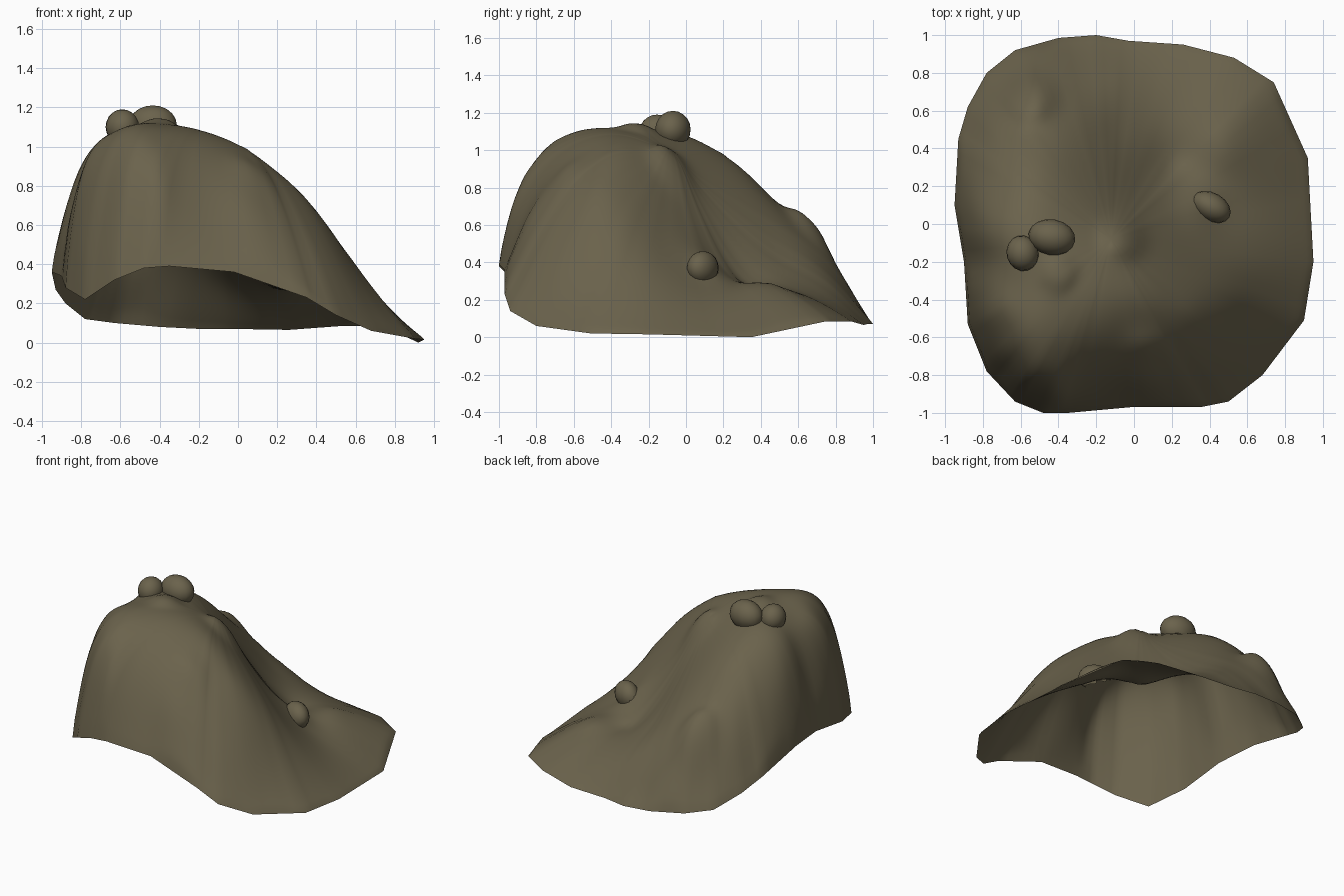
import bpy, bmesh, math
from mathutils import Vector, Matrix

if "Cube" in bpy.data.objects:
    bpy.data.objects.remove(bpy.data.objects["Cube"])

# single earthy colour
mat = bpy.data.materials.new("mossy_brown")
mat.diffuse_color = (0.145, 0.123, 0.072, 1)
mat.use_nodes = True
mat.node_tree.nodes["Principled BSDF"].inputs["Base Color"].default_value = mat.diffuse_color

# open lower edge of the shell, counter-clockwise
RIM = [(-.95, .1, .36), (-.9, -.2, .34), (-.88, -.53, .28), (-.78, -.78, .22),
       (-.63, -.94, .32), (-.48, -1, .38), (-.35, -1, .39), (-.02, -.97, .36),
       (.35, -.97, .23), (.5, -.94, .14), (.68, -.8, .06), (.9, -.51, .02),
       (.95, -.2, .015), (.92, .35, 0), (.74, .75, .085), (.53, .88, .085),
       (.26, .95, .065), (-.03, .97, .07), (-.2, 1, .07), (-.4, .985, .08),
       (-.63, .92, .1), (-.78, .8, .12), (-.88, .62, .2), (-.93, .45, .27)]

# guide heights: steep left wall
WALL = [(-.89, .12, .64), (-.87, -.1, .7), (-.85, -.3, .7), (-.83, -.52, .68),
        (-.75, -.7, .68), (-.61, -.84, .76), (-.78, -.1, .94), (-.76, -.35, .96),
        (-.73, -.55, .94), (-.65, -.7, .92), (-.79, .15, .85), (-.86, .35, .54),
        (-.72, .4, .72), (-.75, .58, .48)]

# guide heights: main ridge, front shoulder and the hollow
RIDGE = [
    (-.4, -.94, .68), (-.4, -.85, .88), (-.4, -.7, 1.03), (-.4, -.5, 1.11),
    (-.4, -.25, 1.1), (-.48, .05, 1.05), (-.5, .3, .9), (-.5, .5, .7),
    (-.5, .75, .46), (-.5, .88, .26), (-.64, -.35, 1.06), (-.58, -.15, 1.08),
    (0, -.35, 1.01), (.1, -.42, .95), (.32, -.45, .77), (.48, -.45, .57),
    (.6, -.45, .38), (.8, -.35, .15), (.05, -.62, .88), (.05, -.85, .65),
    (.45, -.75, .42),
    (-.05, -.08, .91), (.2, -.1, .68), (.4, .08, .32), (.65, .1, .19),
    (.05, .2, .5), (.2, .33, .28), (.47, .4, .3), (.2, .65, .23),
    (-.1, .5, .44), (-.2, .2, .78), (-.1, .78, .28), (.6, .6, .2)]

# swellings in the skin: x, y, radius, height, steepness
SWELLS = [(.07, -.64, .08, .05, 2), (-.06, -.08, .1, .06, 4),
          (-.55, .66, .12, .09, 4), (-.54, -.12, .14, .015, 2),
          (.36, .1, .11, .06, 2), (-.4, -.26, .09, .04, 4)]


def kernel(ax, ay, bx, by):
    return math.sqrt((ax - bx) ** 2 + (ay - by) ** 2 + 0.003)


def solve(a, b):
    """Gaussian elimination with pivoting."""
    n = len(b)
    m = [row[:] + [v] for row, v in zip(a, b)]
    for i in range(n):
        p = max(range(i, n), key=lambda r: abs(m[r][i]))
        m[i], m[p] = m[p], m[i]
        for r in range(i + 1, n):
            f = m[r][i] / m[i][i]
            for c in range(i, n + 1):
                m[r][c] -= f * m[i][c]
    x = [0.0] * n
    for i in reversed(range(n)):
        x[i] = (m[i][n] - sum(m[i][c] * x[c] for c in range(i + 1, n))) / m[i][i]
    return x


PTS = RIM + WALL + RIDGE
WEIGHTS = solve([[kernel(p[0], p[1], q[0], q[1]) for q in PTS] for p in PTS],
                [p[2] for p in PTS])


def height(x, y):
    z = sum(w * kernel(x, y, p[0], p[1]) for w, p in zip(WEIGHTS, PTS))
    for sx, sy, r, h, k in SWELLS:
        z += h * math.exp(-(math.hypot(x - sx, y - sy) / r) ** k)
    return z


def finish(bm, name):
    me = bpy.data.meshes.new(name)
    bm.to_mesh(me)
    bm.free()
    me.materials.append(mat)
    for p in me.polygons:
        p.use_smooth = True
    ob = bpy.data.objects.new(name, me)
    bpy.context.collection.objects.link(ob)
    return ob


# hill shell: rings running from the rim to the centre
SUB, RINGS = 5, 36
centre = Vector((-.12, -.08))
edge = []
for i, p in enumerate(RIM):
    a, b = Vector(p), Vector(RIM[(i + 1) % len(RIM)])
    edge += [a.lerp(b, k / SUB) for k in range(SUB)]
bm = bmesh.new()
rings = []
for j in range(RINGS):
    t = (j / RINGS) ** 1.2           # denser towards the steep rim
    ring = []
    for e in edge:
        q = e.xy.lerp(centre, t)
        ring.append(bm.verts.new((q.x, q.y, e.z if j == 0 else height(q.x, q.y))))
    rings.append(ring)
n = len(edge)
for r0, r1 in zip(rings, rings[1:]):
    for i in range(n):
        k = (i + 1) % n
        bm.faces.new((r0[i], r0[k], r1[k], r1[i]))
top = bm.verts.new((centre.x, centre.y, height(*centre)))
for i in range(n):
    bm.faces.new((rings[-1][i], rings[-1][(i + 1) % n], top))
# even out ripples on the skin, leaving the rim in place
inner = [v for v in bm.verts if not v.is_boundary]
for _ in range(4):
    bmesh.ops.smooth_vert(bm, verts=inner, factor=0.5,
                          use_axis_x=False, use_axis_y=False, use_axis_z=True)
finish(bm, "hill_shell")


# rounded knobs sitting in the surface: name, centre, half sizes, turn
def knob(name, loc, size, turn=0):
    bm = bmesh.new()
    bmesh.ops.create_uvsphere(bm, u_segments=16, v_segments=10, radius=1)
    bm.transform(Matrix.Translation(loc) @ Matrix.Rotation(math.radians(turn), 4, 'Z')
                 @ Matrix.Diagonal((*size, 1)))
    # keep only the part that shows above the shell
    hidden = [v for v in bm.verts if v.co.z < height(v.co.x, v.co.y) - 0.04]
    bmesh.ops.delete(bm, geom=hidden, context='VERTS')
    finish(bm, name)


knob("summit_knob_large", (-.435, -.07, 1.11), (.125, .095, .1), -10)
knob("summit_knob_left", (-.59, -.155, 1.10), (.085, .095, .09), 15)
knob("side_knob", (.41, .09, .37), (.11, .075, .09), -30)
